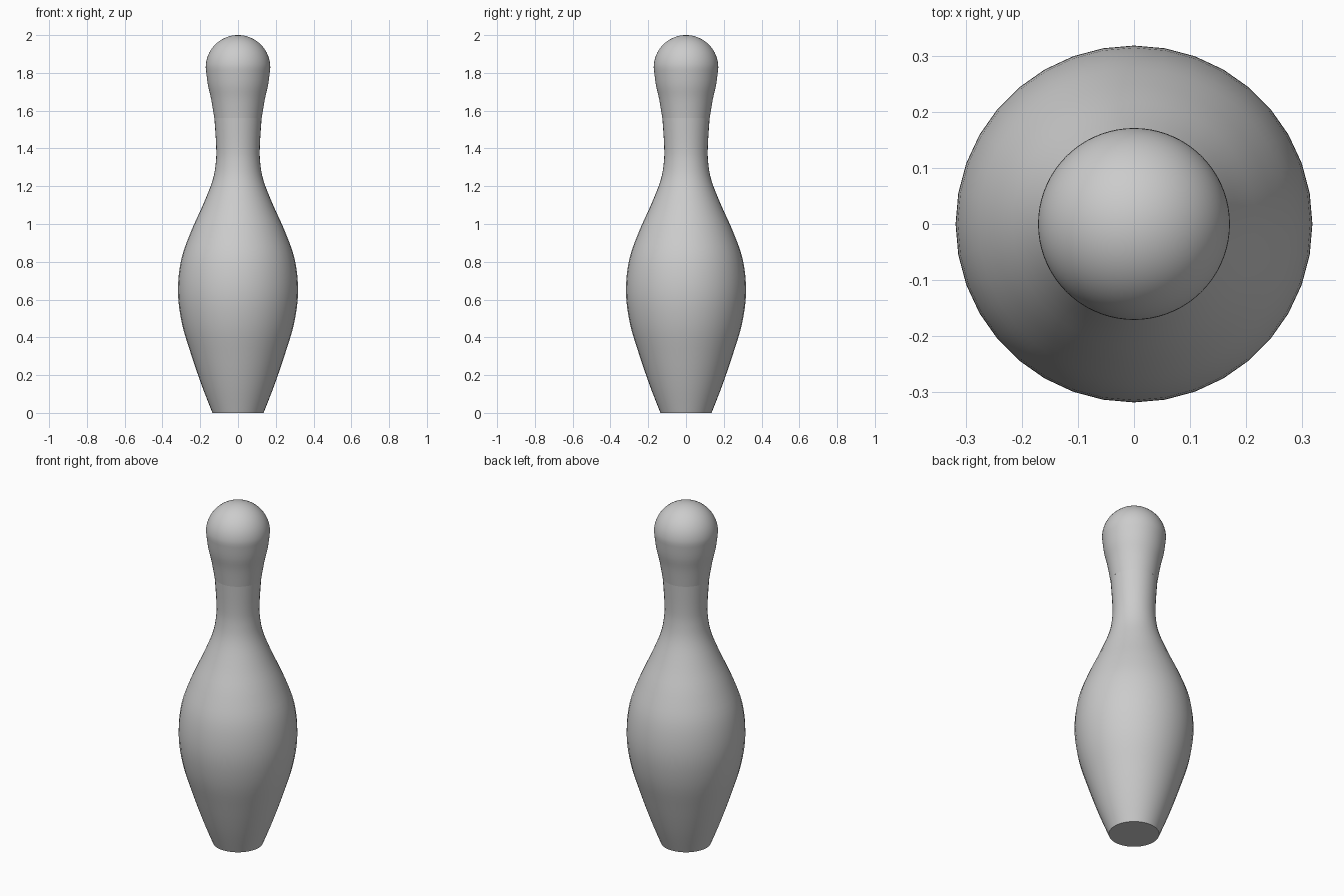
import bpy, bmesh, math

if "Cube" in bpy.data.objects:
    bpy.data.objects.remove(bpy.data.objects["Cube"])


def smooth_profile(pts, steps=4):
    """Catmull-Rom curve through (radius, z) points."""
    out = []
    p = [pts[0]] + pts + [pts[-1]]
    for i in range(1, len(p) - 2):
        for s in range(steps):
            t = s / steps
            out.append(tuple(
                0.5 * (2 * b + (c - a) * t + (2 * a - 5 * b + 4 * c - d) * t ** 2
                       + (3 * b - a - 3 * c + d) * t ** 3)
                for a, b, c, d in zip(p[i - 1], p[i], p[i + 1], p[i + 2])))
    return out + [pts[-1]]


def lathe(name, profile, sides, cap_bottom=False, tip=None):
    bm = bmesh.new()
    rings = [[bm.verts.new((r * math.cos(2 * math.pi * k / sides),
                            r * math.sin(2 * math.pi * k / sides), z))
              for k in range(sides)] for r, z in profile]
    for lo, hi in zip(rings, rings[1:]):
        for k in range(sides):
            n = (k + 1) % sides
            bm.faces.new((lo[k], lo[n], hi[n], hi[k]))
    if cap_bottom:
        bm.faces.new(rings[0][::-1])
    if tip is not None:
        top = bm.verts.new((0, 0, tip))
        for k in range(sides):
            bm.faces.new((rings[-1][k], rings[-1][(k + 1) % sides], top))
    mesh = bpy.data.meshes.new(name)
    bm.to_mesh(mesh)
    bm.free()
    obj = bpy.data.objects.new(name, mesh)
    bpy.context.collection.objects.link(obj)
    bpy.ops.object.select_all(action='DESELECT')
    obj.select_set(True)
    bpy.context.view_layer.objects.active = obj
    bpy.ops.object.shade_smooth_by_angle(angle=math.radians(35))
    return obj


# Belly and neck, with a flat base
body = [(0.135, 0), (0.19, 0.14), (0.245, 0.30), (0.296, 0.47), (0.318, 0.64),
        (0.301, 0.81), (0.249, 0.96), (0.186, 1.10), (0.135, 1.23),
        (0.117, 1.33), (0.116, 1.42), (0.125, 1.56)]
lathe("body", smooth_profile(body), 36, cap_bottom=True)

# Flaring head with a round dome
head = smooth_profile([(0.125, 1.56), (0.142, 1.66), (0.160, 1.74), (0.171, 1.829)])
head += [(0.171 * math.cos(a), 1.829 + 0.171 * math.sin(a))
         for a in (math.radians(90 * i / 16) for i in range(1, 16))]
lathe("head", head, 72, tip=2.0)
